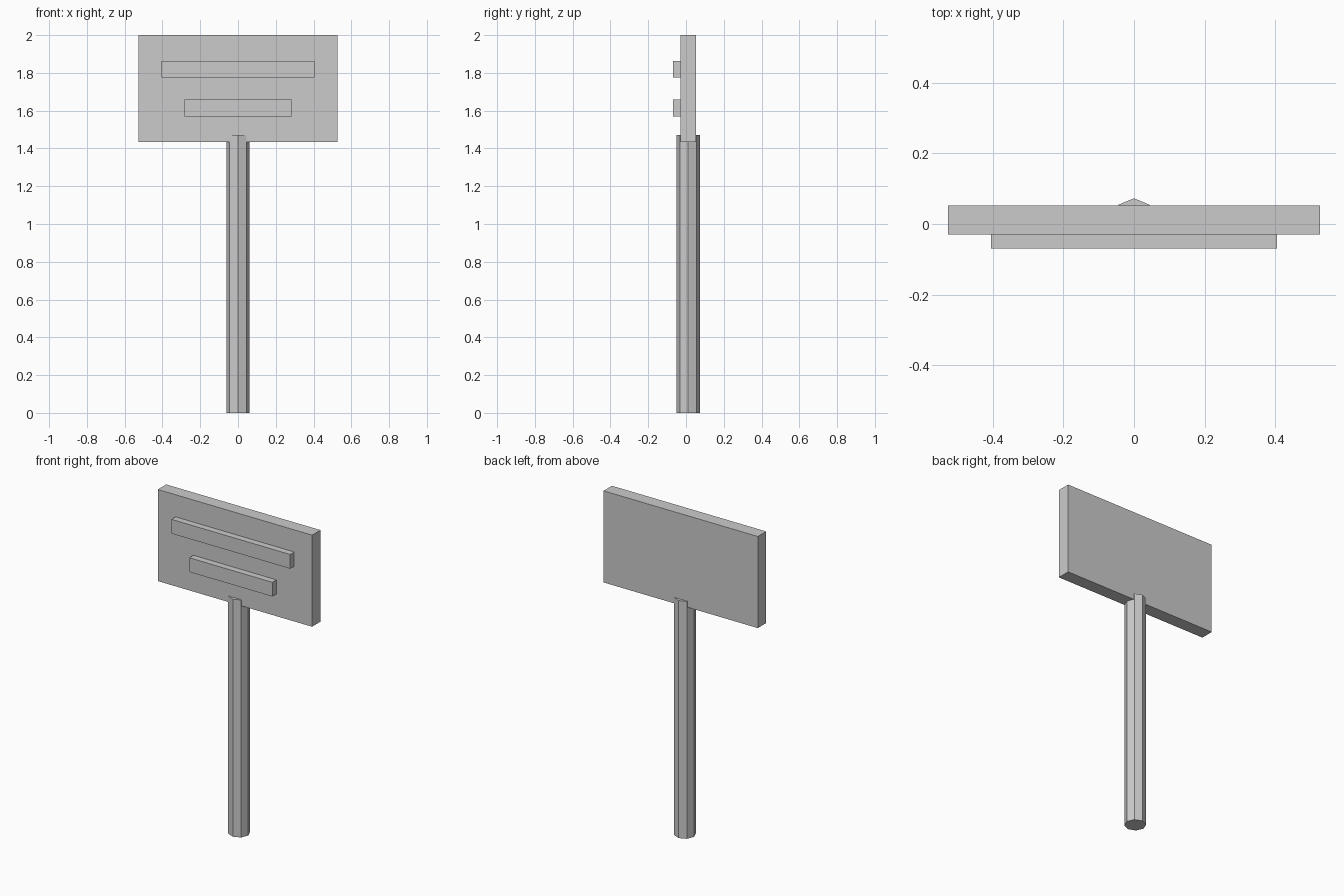
import bpy
import math

cube = bpy.data.objects.get("Cube")
if cube:
    bpy.data.objects.remove(cube, do_unlink=True)

# Single flat grey
GREY = (0.6, 0.6, 0.6, 1.0)
grey = bpy.data.materials.new("light grey")
grey.use_nodes = True
grey.diffuse_color = GREY
grey.node_tree.nodes["Principled BSDF"].inputs["Base Color"].default_value = GREY


def box(name, width, y_range, z_range):
    """Box centred on x, spanning the given y and z ranges."""
    (y0, y1), (z0, z1) = y_range, z_range
    bpy.ops.mesh.primitive_cube_add(size=1, location=(0, (y0 + y1) / 2, (z0 + z1) / 2))
    obj = bpy.context.object
    obj.name = name
    obj.scale = (width, y1 - y0, z1 - z0)
    bpy.ops.object.transform_apply(location=False, rotation=False, scale=True)
    obj.data.materials.append(grey)


# Sign board with two raised bars on its front
FRONT, BACK = -0.03, 0.052
box("sign_board", 1.056, (FRONT, BACK), (1.433, 2.0))
box("upper_bar", 0.812, (-0.07, FRONT), (1.775, 1.863))
box("lower_bar", 0.568, (-0.07, FRONT), (1.57, 1.658))

# Octagonal post with corners on the x and y axes, overlapping the board's lower edge
HEIGHT = 1.47
bpy.ops.mesh.primitive_cylinder_add(vertices=8, radius=0.062, depth=HEIGHT,
                                    location=(0, 0.011, HEIGHT / 2))
post = bpy.context.object
post.name = "post"
post.data.materials.append(grey)
